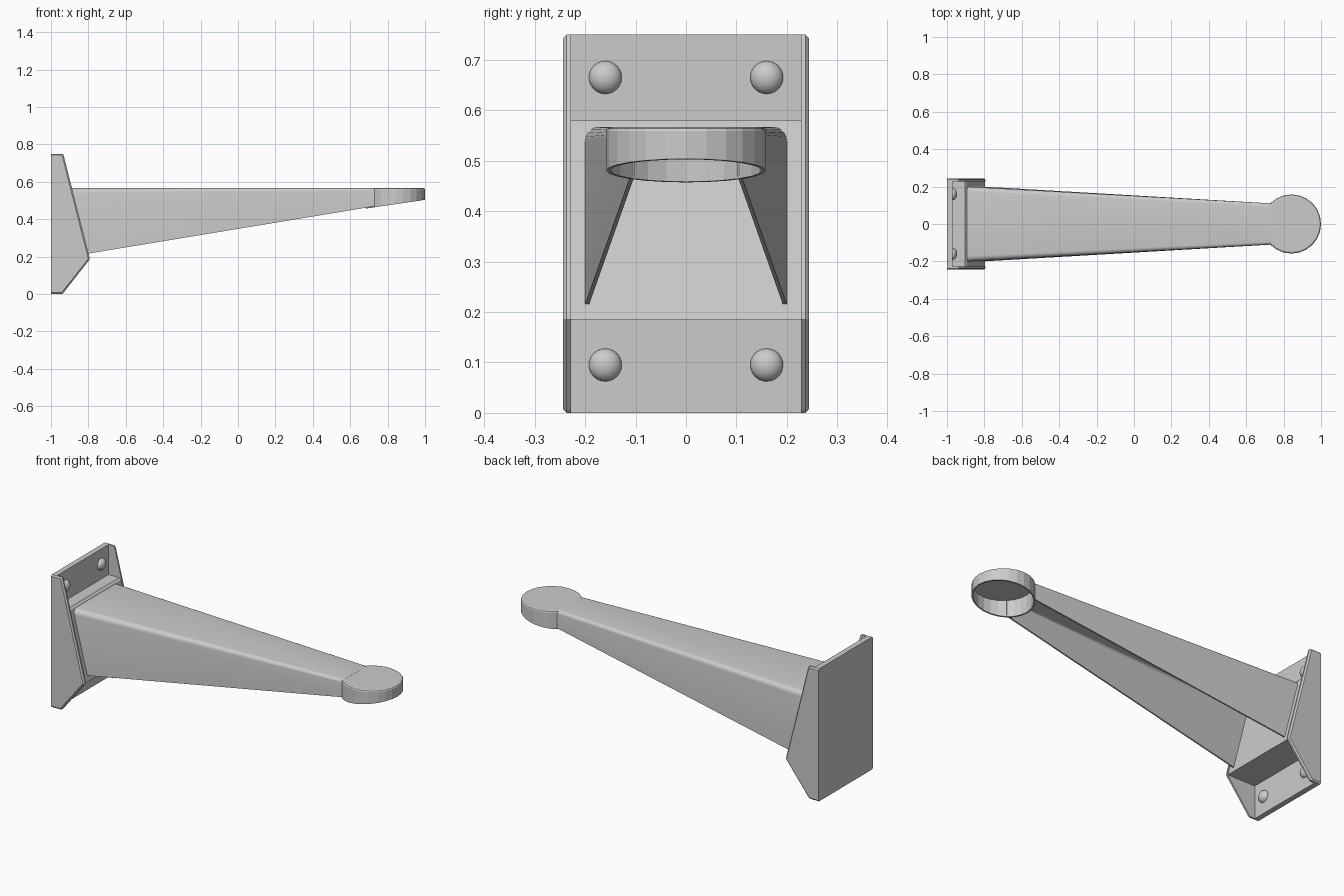
import bpy, bmesh, math

if "Cube" in bpy.data.objects:
    bpy.data.objects.remove(bpy.data.objects["Cube"])


def finish(name, bm, smooth=None):
    bmesh.ops.recalc_face_normals(bm, faces=bm.faces)
    me = bpy.data.meshes.new(name)
    bm.to_mesh(me)
    bm.free()
    ob = bpy.data.objects.new(name, me)
    bpy.context.collection.objects.link(ob)
    if smooth:
        bpy.ops.object.select_all(action='DESELECT')
        ob.select_set(True)
        bpy.context.view_layer.objects.active = ob
        bpy.ops.object.shade_smooth_by_angle(angle=math.radians(smooth))
    return ob


def loft(bm, loops, caps=True):
    """Bridge equal-length closed loops of points, optionally capping the ends."""
    rows = [[bm.verts.new(p) for p in loop] for loop in loops]
    n = len(rows[0])
    for a, b in zip(rows, rows[1:]):
        for i in range(n):
            j = (i + 1) % n
            bm.faces.new((a[i], a[j], b[j], b[i]))
    if caps:
        bm.faces.new(rows[0])
        bm.faces.new(rows[-1])
    return rows


def prism(name, profile, y0, y1):
    bm = bmesh.new()
    loft(bm, [[(x, y, z) for x, z in profile] for y in (y0, y1)])
    return finish(name, bm)


def slant(z):
    """x of the sloping front of the wall bracket at height z."""
    return -0.935 + (0.75 - z) * 0.14 / 0.555


# wall plate and the sloping block that carries the arm
prism("wall_plate", [(-1, 0), (-0.97, 0), (-0.97, 0.75), (-1, 0.75)], -0.235, 0.235)
prism("sloping_block", [(-0.99, 0.185), (slant(0.185) - 0.004, 0.185), (slant(0.57) - 0.004, 0.57),
                        (slant(0.58) - 0.012, 0.58), (-0.99, 0.58)], -0.235, 0.235)

# side cheeks with a small chamfer along the outer edge
cheek = [(-1, 0), (-0.94, 0), (-0.932, 0.008), (-0.793, 0.185), (-0.795, 0.2),
         (-0.932, 0.742), (-0.938, 0.75), (-1, 0.75)]
inset = [(-1, 0.008), (-0.944, 0.008), (-0.938, 0.014), (-0.801, 0.187), (-0.803, 0.199),
         (-0.939, 0.737), (-0.943, 0.743), (-1, 0.743)]
for side, tag in ((1, "left"), (-1, "right")):
    bm = bmesh.new()
    loft(bm, [[(x, side * 0.228, z) for x, z in cheek],
              [(x, side * 0.237, z) for x, z in cheek],
              [(x, side * 0.244, z) for x, z in inset]])
    finish(f"{tag}_cheek", bm)

# domed bolt heads
for i, (y, z) in enumerate([(-0.16, 0.095), (0.16, 0.095), (-0.16, 0.665), (0.16, 0.665)]):
    bpy.ops.mesh.primitive_uv_sphere_add(segments=24, ring_count=12, radius=0.033,
                                         location=(-0.972, y, z), rotation=(0, math.pi / 2, 0))
    bolt = bpy.context.object
    bolt.name = f"bolt_head_{i + 1}"
    bolt.scale = (1, 1, 0.8)
    bpy.ops.object.shade_smooth()

# tapering channel arm, open underneath
TOP = 0.567


def half_section(hw, zb, top, r):
    pts = [(hw, zb)]
    for k in range(6):
        a = math.radians(18 * k)
        pts.append((hw - r + r * math.cos(a), top - r + r * math.sin(a)))
    return pts


def channel(hw, zb, r, t=0.008):
    outer = half_section(hw, zb, TOP, r)
    inner = half_section(hw - t, zb, TOP - t, max(r - t, 0.003))
    mirror = lambda pts: [(-y, z) for y, z in reversed(pts)]
    return outer + mirror(outer) + inner_rev(inner, mirror)


def inner_rev(inner, mirror):
    return list(reversed(mirror(inner))) + list(reversed(inner))


bm = bmesh.new()
loft(bm, [[(slant(z) - 0.008, y, z) for y, z in channel(0.2, 0.215, 0.028)],
          [(0.735, y, z) for y, z in channel(0.11, 0.47, 0.016)]])
finish("arm", bm, 35)

# hollow round end cap with a sloping lower rim
CX, R, N = 0.842, 0.158, 24


def ring(r, zf):
    pts = []
    for i in range(N):
        a = 2 * math.pi * i / N
        x = CX + r * math.cos(a)
        pts.append((x, r * math.sin(a), zf(x)))
    return pts


rim = lambda x: 0.457 + (x - 0.684) * 0.148
bm = bmesh.new()
loft(bm, [ring(R - 0.008, lambda x: TOP - 0.012), ring(R - 0.008, rim), ring(R, rim),
          ring(R, lambda x: TOP - 0.008), ring(R - 0.003, lambda x: TOP - 0.003),
          ring(R - 0.009, lambda x: TOP - 0.0005)])
finish("end_cap", bm, 12)
